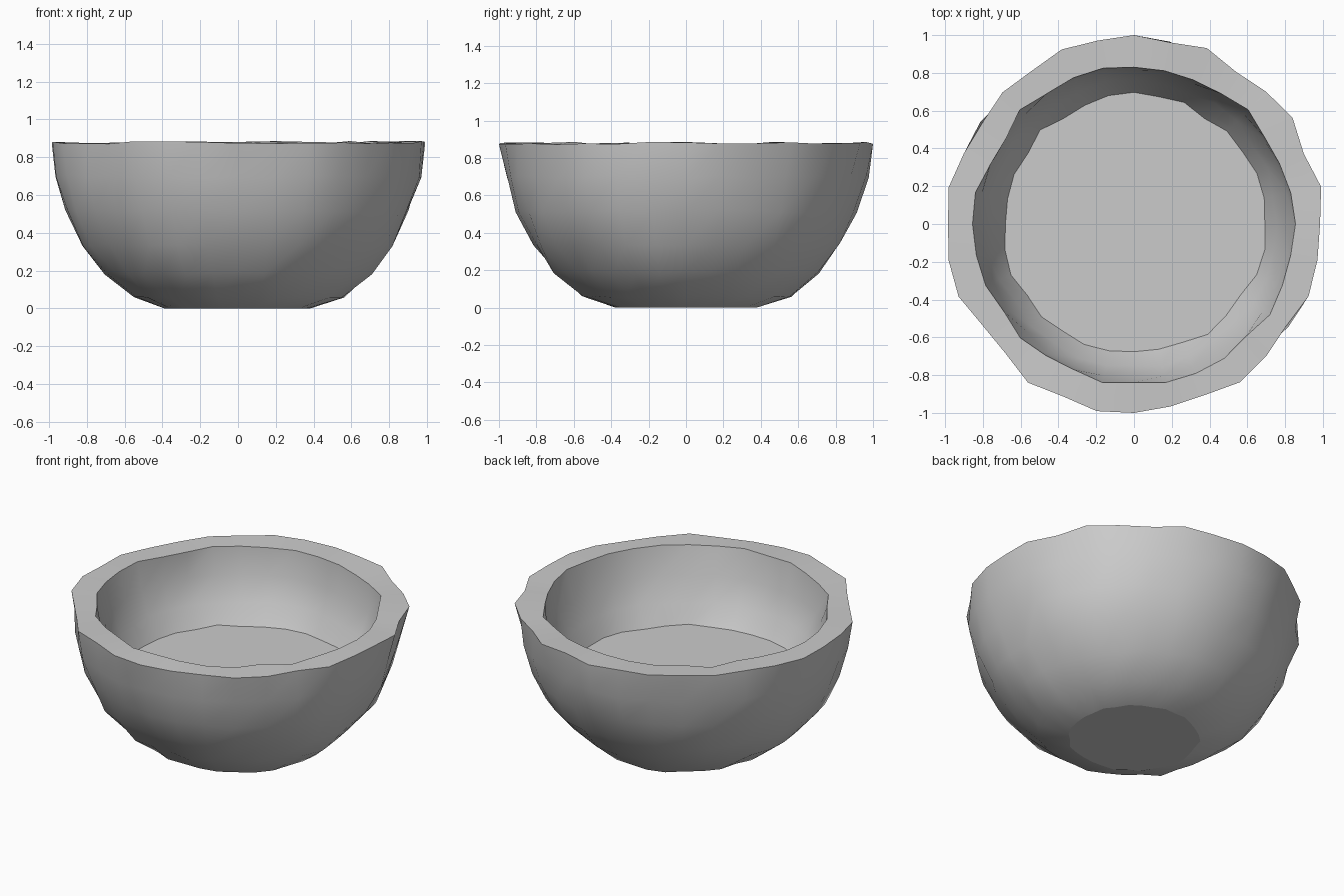
import bpy, bmesh, math, random

if "Cube" in bpy.data.objects:
    bpy.data.objects.remove(bpy.data.objects["Cube"])

random.seed(7)
N = 32

# hand-cut rim radii (percent of a unit), counter-clockwise from +x
RIM_OUT = [98.5, 101, 97.3, 101, 99, 97, 100.8, 98, 100, 99, 100, 97.5, 98.5, 96.5, 97.5, 100,
           98.5, 100, 100.5, 96.5, 96.5, 101, 98.7, 101, 100, 98.5, 98, 100.8, 99, 97, 100, 99]
RIM_IN = [85.5, 84.6, 83.4, 83, 85.5, 83, 82.5, 82.7, 83, 84.1, 83.8, 83, 85.5, 81.5, 82.3, 85.6,
          85.5, 85.1, 85, 83, 85.2, 83.8, 83.4, 85.6, 84, 85.6, 85.6, 85.7, 84, 86.5, 85, 84.6]

# (radius, height, radial wobble, height wobble)
OUTER = [(0.385, 0.0, 0.012, 0.0), (0.56, 0.06, 0.014, 0.006), (0.707, 0.185, 0.016, 0.008),
         (0.828, 0.335, 0.016, 0.008), (0.912, 0.515, 0.016, 0.008), (0.968, 0.70, 0.016, 0.008)]
INNER = [(0.815, 0.70, 0.014, 0.006), (0.758, 0.55, 0.014, 0.006), (0.688, 0.43, 0.018, 0.0)]

bm = bmesh.new()


def add_ring(radii, z, dz):
    return [bm.verts.new((r * math.cos(k * math.tau / N), r * math.sin(k * math.tau / N),
                          z + random.uniform(-dz, dz))) for k, r in enumerate(radii)]


def wobbly(spec):
    r, z, dr, dz = spec
    return add_ring([r + random.uniform(-dr, dr) for _ in range(N)], z, dz)


# wall rings: foot -> outer rim -> inner rim -> inner floor
rings = [wobbly(s) for s in OUTER]
rings.append(add_ring([r / 100 for r in RIM_OUT], 0.878, 0.008))
rings.append(add_ring([r / 100 for r in RIM_IN], 0.878, 0.008))
rings += [wobbly(s) for s in INNER]

for a, b in zip(rings, rings[1:]):
    for k in range(N):
        j = (k + 1) % N
        bm.faces.new((a[k], a[j], b[j], b[k]))

# flat foot and flat inner floor
bm.faces.new(rings[0][::-1])
bm.faces.new(rings[-1])
bmesh.ops.recalc_face_normals(bm, faces=bm.faces)

# sharp edges around foot, rim and floor; smooth elsewhere
for f in bm.faces:
    f.smooth = True
for ring in (rings[0], rings[6], rings[7], rings[-1]):
    for k in range(N):
        bm.edges.get((ring[k], ring[(k + 1) % N])).smooth = False

mesh = bpy.data.meshes.new("bowl")
bm.to_mesh(mesh)
bm.free()
bowl = bpy.data.objects.new("bowl", mesh)
bpy.context.collection.objects.link(bowl)
